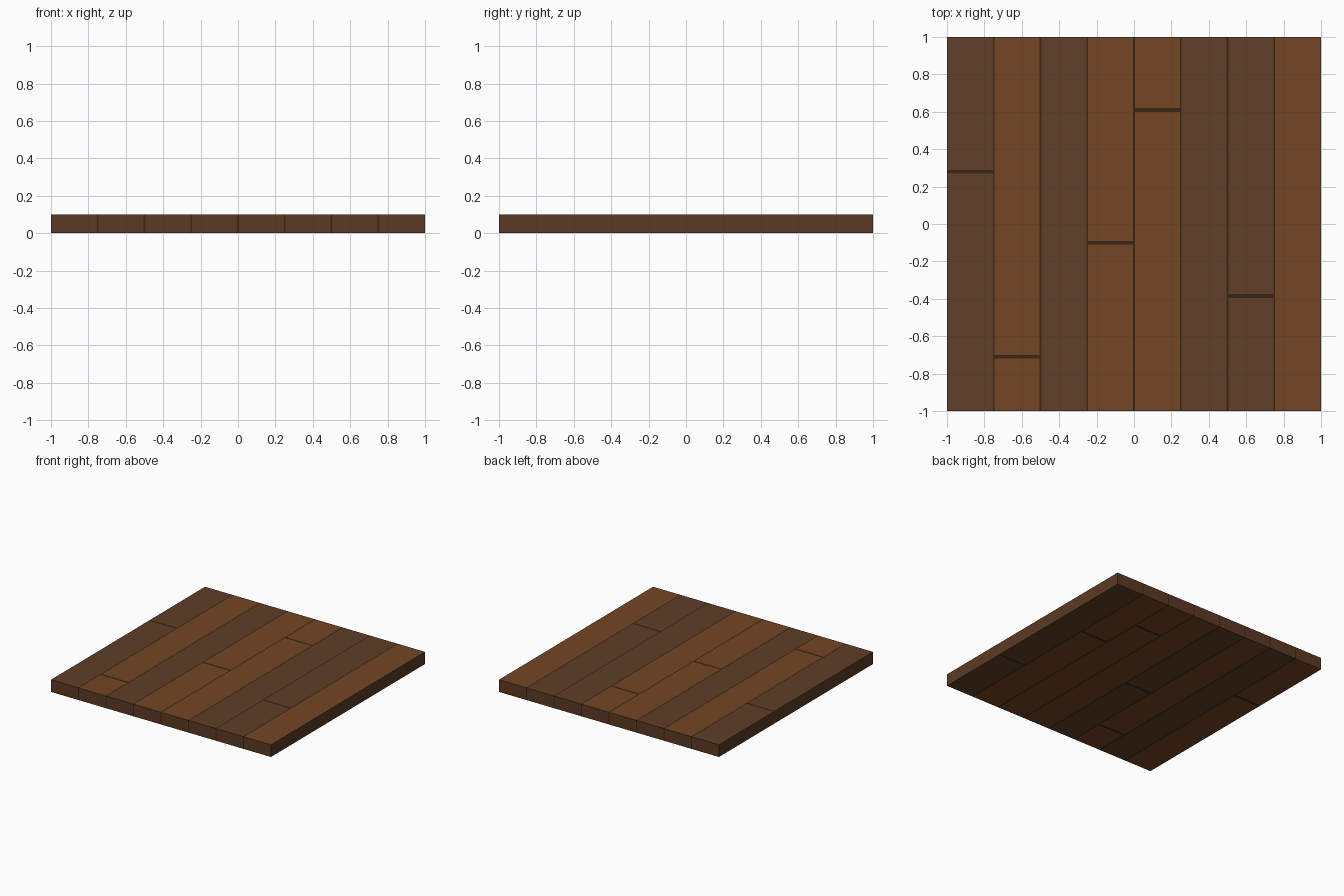
import bpy, bmesh

if "Cube" in bpy.data.objects:
    bpy.data.objects.remove(bpy.data.objects["Cube"])

W, T = 0.25, 0.1          # board width, slab thickness
SEAM, JOINT = 0.005, 0.01  # half widths of the dark lines


def material(name, rgb):
    m = bpy.data.materials.new(name)
    m.diffuse_color = (*rgb, 1)
    m.use_nodes = True
    m.node_tree.nodes["Principled BSDF"].inputs["Base Color"].default_value = m.diffuse_color
    return m


DARK, LIGHT, GAP, SIDE = range(4)
mats = [material("dark_board", (0.115, 0.050, 0.021)),
        material("light_board", (0.175, 0.061, 0.017)),
        material("seam", (0.043, 0.019, 0.007)),
        material("board_end", (0.105, 0.042, 0.017))]

# Boards from left to right: shade and position of the butt joint
top = [(DARK, 0.28), (LIGHT, -0.71), (DARK, None), (LIGHT, -0.10),
       (LIGHT, 0.61), (DARK, None), (DARK, -0.385), (LIGHT, None)]
bottom = [(LIGHT, 0.28), (DARK, None), (LIGHT, -0.71), (DARK, -0.10),
          (LIGHT, None), (LIGHT, 0.61), (LIGHT, 0.28), (DARK, -0.385)]

# Shared cuts so that the slab is one watertight mesh
xs = [-1.0]
for i in range(1, 8):
    xs += [-1 + i * W - SEAM, -1 + i * W + SEAM]
xs.append(1.0)
joints = sorted({j for _, j in top + bottom if j is not None})
ys = [-1.0] + [j + s for j in joints for s in (-JOINT, JOINT)] + [1.0]

bm = bmesh.new()


def quad(pts, mat):
    bm.faces.new([bm.verts.new(p) for p in pts]).material_index = mat


def shade(layout, col, y):
    if col % 2:
        return GAP
    colour, joint = layout[col // 2]
    return GAP if joint is not None and abs(y - joint) < JOINT else colour


for c, (x0, x1) in enumerate(zip(xs, xs[1:])):
    # Top and underside boards
    for y0, y1 in zip(ys, ys[1:]):
        ring = [(x0, y0), (x1, y0), (x1, y1), (x0, y1)]
        mid = (y0 + y1) / 2
        quad([(x, y, T) for x, y in ring], shade(top, c, mid))
        quad([(x, y, 0) for x, y in reversed(ring)], shade(bottom, c, mid))
    # Board ends at front and back
    end = GAP if c % 2 else SIDE
    quad([(x0, -1, 0), (x1, -1, 0), (x1, -1, T), (x0, -1, T)], end)
    quad([(x1, 1, 0), (x0, 1, 0), (x0, 1, T), (x1, 1, T)], end)

# Long outer edges
for y0, y1 in zip(ys, ys[1:]):
    quad([(1, y0, 0), (1, y1, 0), (1, y1, T), (1, y0, T)], SIDE)
    quad([(-1, y1, 0), (-1, y0, 0), (-1, y0, T), (-1, y1, T)], SIDE)

bmesh.ops.remove_doubles(bm, verts=bm.verts, dist=0.0005)
mesh = bpy.data.meshes.new("plank_floor")
bm.to_mesh(mesh)
bm.free()
for m in mats:
    mesh.materials.append(m)
bpy.context.collection.objects.link(bpy.data.objects.new("plank_floor", mesh))
